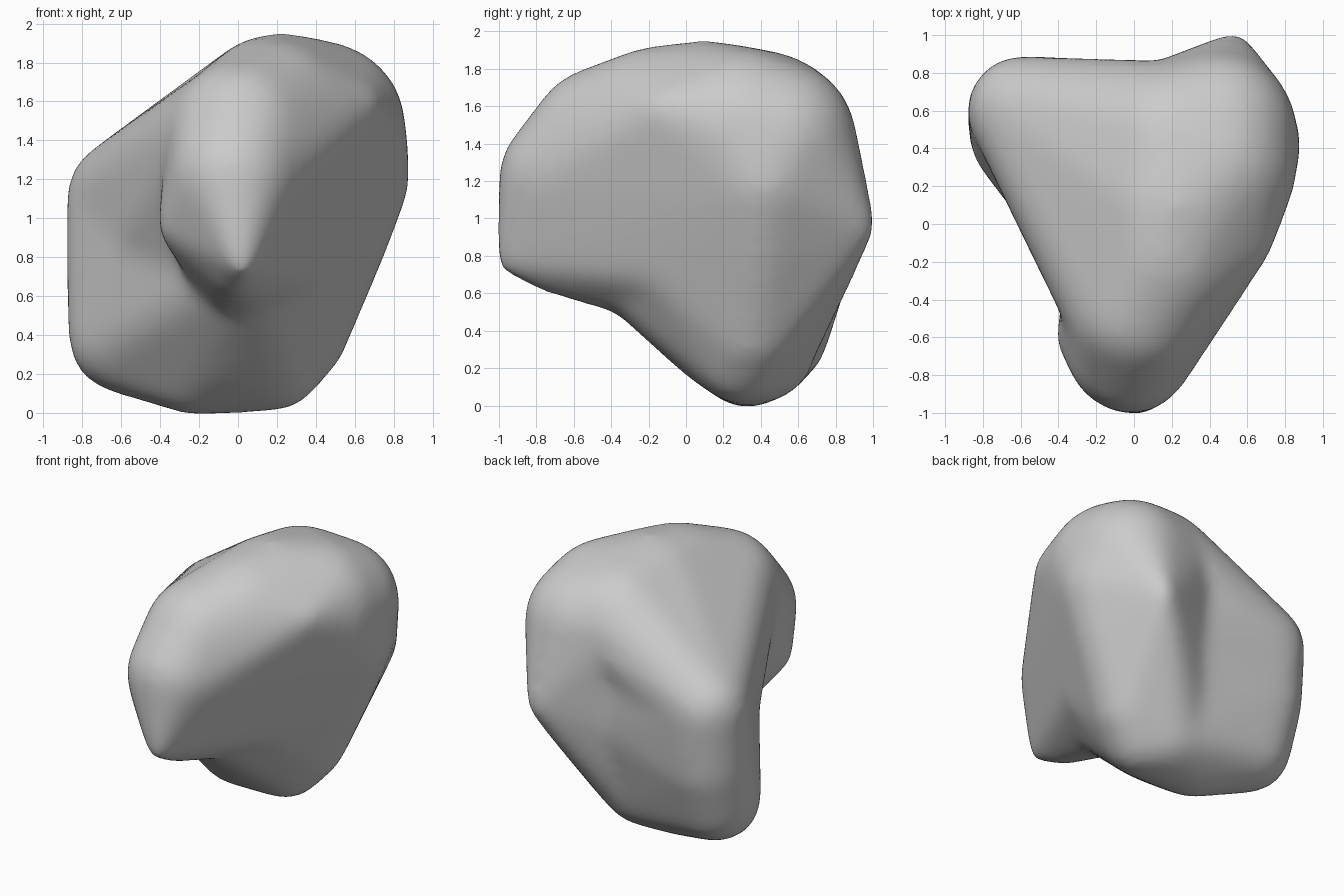
import bpy
import bmesh
from mathutils import Matrix

if "Cube" in bpy.data.objects:
    bpy.data.objects.remove(bpy.data.objects["Cube"], do_unlink=True)

# Single stone colour
stone_grey = bpy.data.materials.new("stone_grey")
stone_grey.use_nodes = True
colour = (0.6, 0.6, 0.6, 1)
stone_grey.diffuse_color = colour
stone_grey.node_tree.nodes["Principled BSDF"].inputs["Base Color"].default_value = colour

# Groups of guide balls: x, y, z, radius
crown = [(.22, .1, 1.46, .48), (.17, -.15, 1.49, .42),
         (.42, .3, 1.47, .43), (.2, .43, 1.46, .42)]
shoulder = [
    (.45, .5, 1.43, .4), (.57, .42, 1.2, .3), (.5, .4, .9, .26),
    (.62, -.11, 1.58, .1),        # front corner
    (.54, .955, .95, .05),        # back corner
]
brow = [(.02, -.45, 1.43, .37)]
snout = [
    (-.02, -.66, 1.22, .33), (0, -.72, .72, .11),
    (.02, -.965, .76, .04),       # tip
    (-.345, -.61, .95, .06),      # side corner
]
belly = [(.03, -.24, .74, .26), (.24, -.08, .8, .25)]
lobe_top = [(-.59, .6, 1.11, .28), (-.45, .2, .9, .22)]
lobe_base = [(-.59, .57, .7, .28), (-.58, .47, .39, .28), (-.1, .5, 1.2, .33)]
foot = [
    (-.22, .33, .25, .25), (.18, .3, .27, .25), (-.08, .2, .4, .3),
    (.05, .4, .3, .27), (.31, .35, .4, .24),
    (.12, .55, .85, .26),         # back of the foot
]

# Overlapping masses, each the skin stretched over some groups
masses = [
    crown + shoulder + brow + snout + belly,
    crown + shoulder + belly + foot,
    crown + brow + lobe_top + belly,
    lobe_top + lobe_base + belly + foot,
]
SOFTENING_LOSS = .015             # extra radius that the softening removes


def stretch_skin(target, balls):
    """Wrap the balls in a convex skin and add it to the target."""
    skin = bmesh.new()
    for x, y, z, radius in balls:
        bmesh.ops.create_icosphere(skin, subdivisions=3, radius=radius + SOFTENING_LOSS,
                                   matrix=Matrix.Translation((x, y, z)))
    points = [v.co.copy() for v in skin.verts]
    skin.clear()
    for point in points:
        skin.verts.new(point)
    hull = bmesh.ops.convex_hull(skin, input=skin.verts[:])
    inside = {g for key in ("geom_interior", "geom_unused") for g in hull[key]
              if isinstance(g, bmesh.types.BMVert)}
    bmesh.ops.delete(skin, geom=list(inside), context='VERTS')
    bmesh.ops.recalc_face_normals(skin, faces=skin.faces[:])
    part = bpy.data.meshes.new("skin")
    skin.to_mesh(part)
    skin.free()
    target.from_mesh(part)
    bpy.data.meshes.remove(part)


body = bmesh.new()
for mass in masses:
    stretch_skin(body, mass)
for face in body.faces:
    face.smooth = True
mesh = bpy.data.meshes.new("boulder")
body.to_mesh(mesh)
body.free()
mesh.materials.append(stone_grey)
boulder = bpy.data.objects.new("boulder", mesh)
bpy.context.collection.objects.link(boulder)

# Fuse the masses and soften the joins
fuse = boulder.modifiers.new("fuse", 'REMESH')
fuse.mode = 'VOXEL'
fuse.voxel_size = .03
fuse.use_smooth_shade = True
soften = boulder.modifiers.new("soften", 'SMOOTH')
soften.factor = .5
soften.iterations = 36
